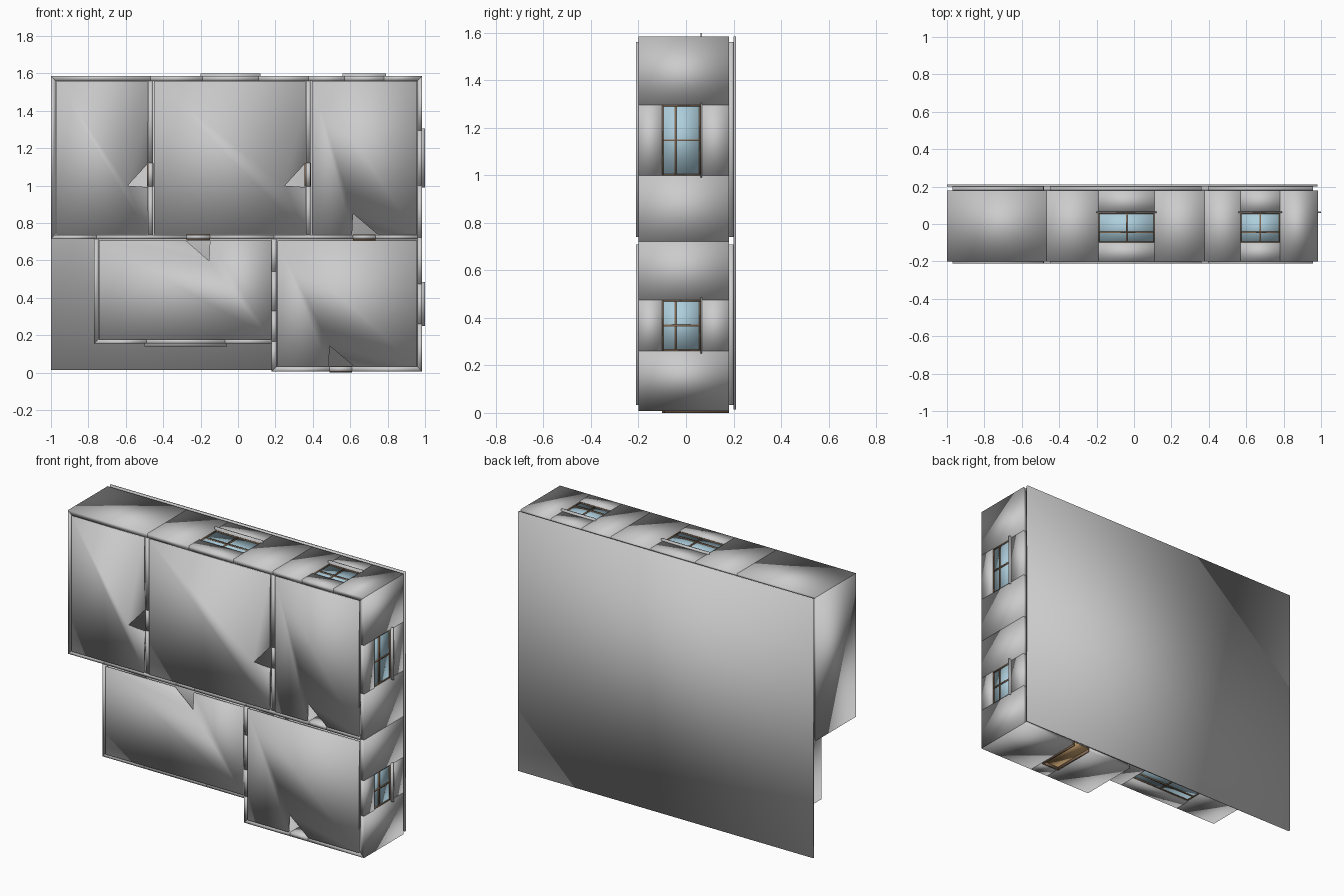
import bpy, bmesh

if "Cube" in bpy.data.objects:
    bpy.data.objects.remove(bpy.data.objects["Cube"])

def material(name, col):
    m = bpy.data.materials.new(name)
    m.diffuse_color = (*col, 1)
    m.use_nodes = True
    m.node_tree.nodes["Principled BSDF"].inputs["Base Color"].default_value = m.diffuse_color
    return m

WOOD = material("dark_wood", (0.24, 0.15, 0.09))
LEAF = material("golden_wood", (0.55, 0.34, 0.15))
GLASS = material("blue_glass", (0.42, 0.62, 0.72))
TOP, BASE = -0.20, 0.18        # wall extent in y
HEAD, SILL = -0.10, 0.06       # opening head and window sill in y

def prism(name, pts, y0, y1, mat=None):
    """Extrude an x-z outline from y0 to y1, softly shaded over its edges."""
    bm = bmesh.new()
    face = bm.faces.new([bm.verts.new((x, y0, z)) for x, z in pts])
    ext = bmesh.ops.extrude_face_region(bm, geom=[face])
    for v in ext["geom"]:
        if isinstance(v, bmesh.types.BMVert):
            v.co.y = y1
    bmesh.ops.recalc_face_normals(bm, faces=bm.faces)
    for f in bm.faces:
        f.smooth = True
    me = bpy.data.meshes.new(name)
    bm.to_mesh(me)
    bm.free()
    ob = bpy.data.objects.new(name, me)
    bpy.context.collection.objects.link(ob)
    if mat:
        me.materials.append(mat)
    return ob

def block(name, axis, a0, a1, t0, t1, y0, y1, mat=None, cut=(0, 0, 0, 0)):
    """Box running a0..a1 along the wall axis, t0..t1 through the wall.
    cut shortens the ends on the t0 and t1 sides for mitres."""
    pts = [(a0 + cut[0], t0), (a1 - cut[1], t0), (a1 - cut[3], t1), (a0 + cut[2], t1)]
    if axis == "z":
        pts = [(t, a) for a, t in pts]
    return prism(name, pts, y0, y1, mat)

def frame(name, axis, a0, a1, t0, t1, y0, y1, w=0.006):
    block(name + "_head", axis, a0, a1, t0, t1, y0, y0 + w, WOOD)
    for s in (a0, a1 - w):
        block(name + "_jamb", axis, s, s + w, t0, t1, y0 + w, y1, WOOD)

def window(axis, a0, a1, t0, t1, out):
    m = (t0 + t1) / 2
    f0, f1 = m - 0.007, m + 0.007
    frame("window_frame", axis, a0, a1, f0, f1, HEAD, SILL)
    mid = (a0 + a1) / 2
    block("window_mullion", axis, mid - 0.004, mid + 0.004, f0, f1, HEAD, SILL, WOOD)
    block("window_transom", axis, a0, a1, f0, f1, -0.049, -0.041, WOOD)
    block("window_bottom_rail", axis, a0, a1, f0, f1, SILL - 0.006, SILL, WOOD)
    block("window_glass", axis, a0, a1, m - 0.002, m + 0.002, HEAD, SILL, GLASS)
    s0, s1 = (t0, t1 + 0.014) if out > 0 else (t0 - 0.014, t1)
    block("window_sill", axis, a0 - 0.01, a1 + 0.01, s0, s1, SILL, SILL + 0.008)

def door(axis, a0, a1, t0, t1):
    frame("door_frame", axis, a0, a1, t0 - 0.007, t1 + 0.003, HEAD, BASE, 0.009)
    m = (t0 + t1) / 2
    block("door_leaf", axis, a0 + 0.009, a1 - 0.009, m - 0.005, m + 0.005, HEAD + 0.009, BASE, LEAF)

def wall(axis, a0, a1, t0, t1, openings=(), out=0, mitre=(0, 0)):
    """Wall split around its openings, given as (kind, start, end);
    mitre marks which ends are cut at 45 degrees on the inner side."""
    w = t1 - t0
    def piece(s, e):
        c = (w * mitre[0] if s == a0 else 0, w * mitre[1] if e == a1 else 0)
        block("wall", axis, s, e, t0, t1, TOP, BASE,
              cut=(*c, 0, 0) if out > 0 else (0, 0, *c))
    pos = a0
    for kind, s, e in openings:
        piece(pos, s)
        if kind != "joint":
            block("wall_above_opening", axis, s, e, t0, t1, TOP, HEAD)
        if kind == "window":
            block("wall_below_window", axis, s, e, t0, t1, SILL, BASE)
            window(axis, s, e, t0, t1, out)
        elif kind == "door":
            door(axis, s, e, t0, t1)
        pos = e
    piece(pos, a1)

# outer walls
wall("x", -1, 0.985, 1.56, 1.585,
     [("joint", -0.468, -0.468), ("window", -0.19, 0.11), ("joint", 0.376, 0.376),
      ("window", 0.57, 0.78)], 1, (1, 1))
wall("z", 0.007, 1.585, 0.96, 0.985,
     [("window", 0.26, 0.475), ("joint", 0.722, 0.722), ("window", 1.0, 1.295)], 1, (1, 1))
wall("z", 0.715, 1.585, -1, -0.975, (), -1, (1, 1))
wall("z", 0.155, 0.715, -0.77, -0.745, (), -1, (1, 0))
wall("x", -0.77, 0.18, 0.155, 0.18, [("window", -0.49, -0.07)], -1, (1, 0))
wall("x", 0.18, 0.985, 0.007, 0.032, [("door", 0.49, 0.61)], -1, (1, 1))
# inner walls
wall("x", -1, 0.96, 0.715, 0.737,
     [("joint", -0.757, -0.757), ("door", -0.275, -0.15), ("joint", 0.193, 0.193),
      ("door", 0.615, 0.735)], -1, (1, 0))
wall("z", 0.737, 1.56, -0.48, -0.455, [("door", 0.995, 1.12)])
wall("z", 0.737, 1.56, 0.363, 0.388, [("door", 0.995, 1.12)])
wall("z", 0.007, 0.715, 0.18, 0.205,
     [("joint", 0.168, 0.168), ("passage", 0.33, 0.54)], -1, (1, 0))

# floors and ceilings, notched where the doors swing
rooms = {
    "left_room": [(-0.97, 0.74), (-0.485, 0.74), (-0.48, 0.992), (-0.59, 1.0),
                  (-0.48, 1.12), (-0.485, 1.56), (-0.97, 1.56)],
    "middle_room": [(-0.45, 0.74), (0.36, 0.74), (0.36, 0.992), (0.25, 1.0),
                    (0.36, 1.12), (0.36, 1.56), (-0.45, 1.56)],
    "right_room": [(0.395, 0.74), (0.61, 0.74), (0.615, 0.85), (0.745, 0.74),
                   (0.957, 0.74), (0.957, 1.56), (0.395, 1.56)],
    "hall": [(-0.742, 0.178), (0.18, 0.178), (0.18, 0.708), (-0.15, 0.708),
             (-0.155, 0.598), (-0.28, 0.708), (-0.742, 0.708)],
    "entry_room": [(0.21, 0.034), (0.485, 0.034), (0.49, 0.143), (0.62, 0.034),
                   (0.957, 0.034), (0.957, 0.708), (0.21, 0.708)],
}
for name, pts in rooms.items():
    prism(name + "_ceiling", pts, -0.21, TOP)
    prism(name + "_floor", pts, BASE, 0.2)

# large ground plate behind the rooms
block("ground_plate", "x", -1, 0.98, 0.014, 1.585, 0.2, 0.21)

# rest exactly on the ground
low = min(v.co.z for o in bpy.data.objects for v in o.data.vertices)
for o in bpy.data.objects:
    o.location.z = -low
